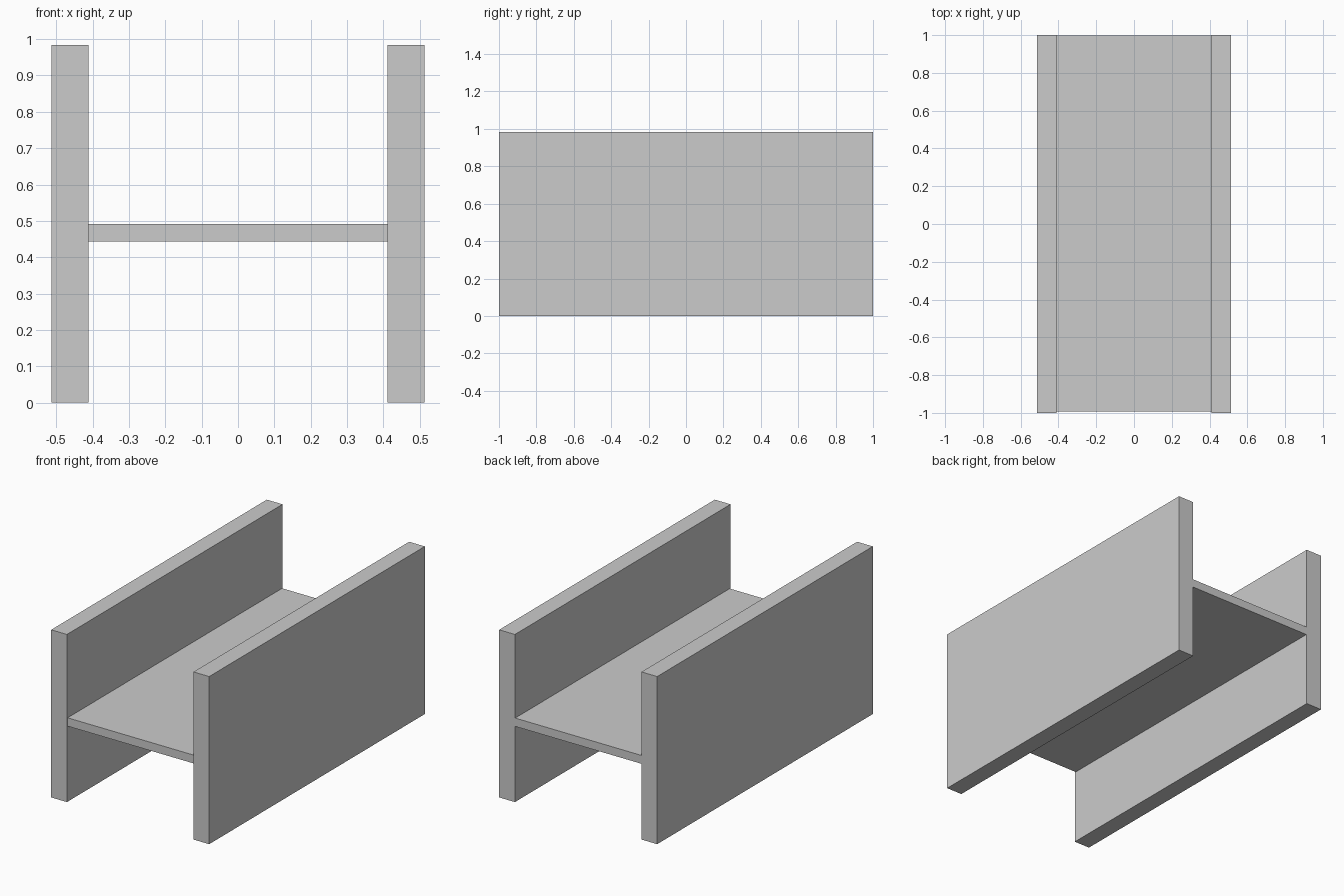
import bpy

if "Cube" in bpy.data.objects:
    bpy.data.objects.remove(bpy.data.objects["Cube"])


def box(name, x, y, z):
    """Add a box from (min, max) ranges on each axis."""
    ranges = (x, y, z)
    bpy.ops.mesh.primitive_cube_add(size=1, location=[(a + b) / 2 for a, b in ranges])
    obj = bpy.context.object
    obj.name = name
    obj.scale = [b - a for a, b in ranges]
    bpy.ops.object.transform_apply(location=False, rotation=False, scale=True)
    return obj


# Upright side panels
for name, x in (("left_panel", (-0.513, -0.411)), ("right_panel", (0.411, 0.513))):
    box(name, x, (-1.0, 1.0), (0.0, 0.984))

# Thin shelf joining the panels, set back a hair from their front edges
box("shelf", (-0.411, 0.411), (-0.993, 0.997), (0.443, 0.492))
